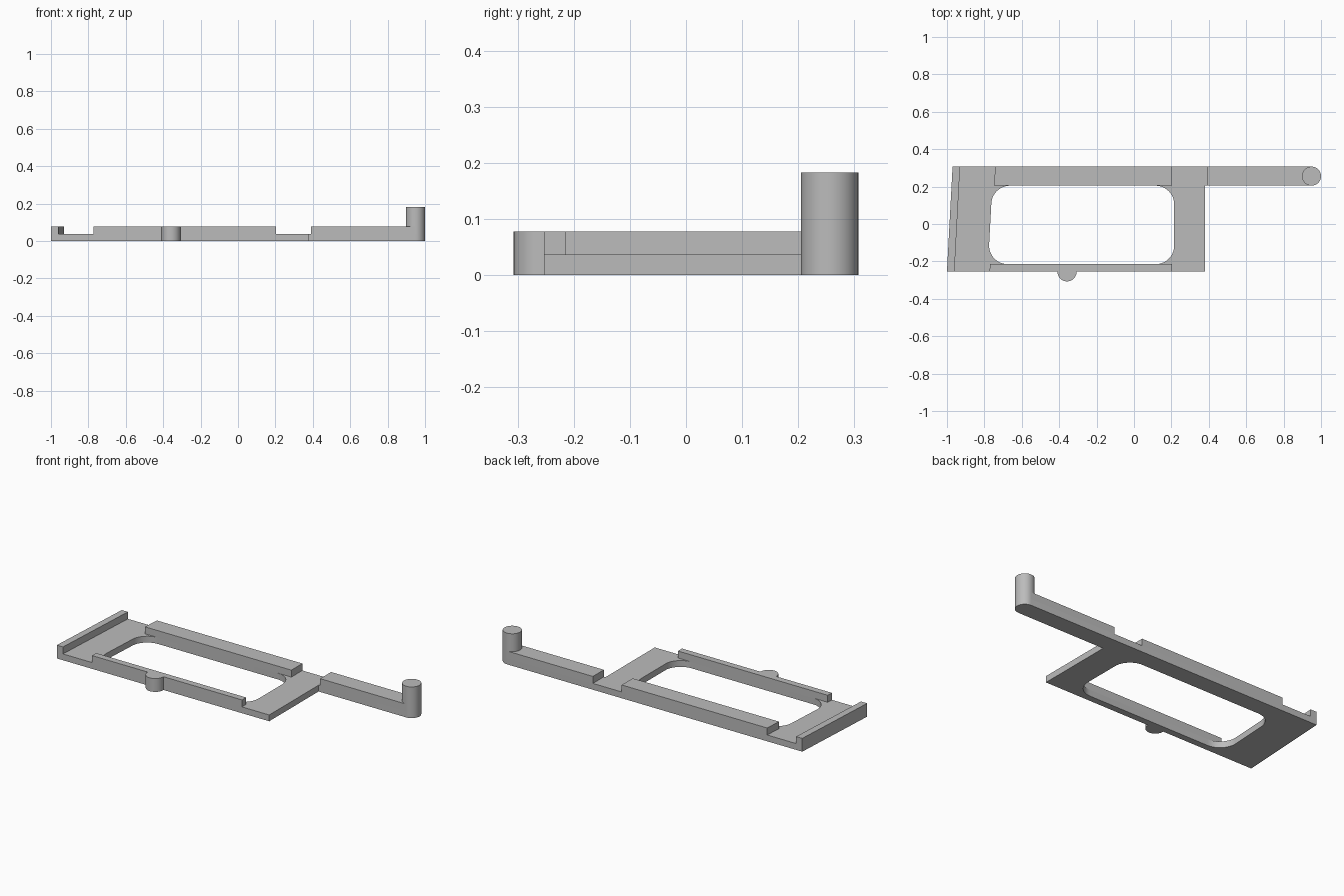
import bpy
import bmesh
from math import cos, sin, pi, radians

cube = bpy.data.objects.get("Cube")
if cube:
    bpy.data.objects.remove(cube, do_unlink=True)

grey = bpy.data.materials.new("plain grey")
grey.use_nodes = True
grey.diffuse_color = (0.5, 0.5, 0.5, 1)
grey.node_tree.nodes["Principled BSDF"].inputs["Base Color"].default_value = (0.5, 0.5, 0.5, 1)

BASE, RAISED, POST = 0.037, 0.078, 0.183   # heights
FRONT, BACK = -0.253, 0.307
SILL_FRONT, SILL_BACK = -0.215, 0.205      # window edges in y
R = 0.051
ARM_Y = (SILL_BACK + BACK) / 2
POST_X = 1 - R


def arc(cx, cy, r, start, end, steps):
    """Points on an arc, angles in degrees."""
    angles = [radians(start + (end - start) * i / steps) for i in range(steps + 1)]
    return [(cx + r * cos(a), cy + r * sin(a)) for a in angles]


def slab(name, outlines, z0, z1):
    """Extrude closed outlines; inner outlines become holes."""
    curve = bpy.data.curves.new(name + "_outline", "CURVE")
    curve.dimensions = "2D"
    curve.fill_mode = "BOTH"
    curve.extrude = (z1 - z0) / 2
    for points in outlines:
        spline = curve.splines.new("POLY")
        spline.points.add(len(points) - 1)
        for p, (x, y) in zip(spline.points, points):
            p.co = (x, y, 0, 1)
        spline.use_cyclic_u = True
    helper = bpy.data.objects.new(name + "_helper", curve)
    bpy.context.collection.objects.link(helper)
    bpy.context.view_layer.update()
    graph = bpy.context.evaluated_depsgraph_get()
    mesh = bpy.data.meshes.new_from_object(helper.evaluated_get(graph))
    bpy.data.objects.remove(helper, do_unlink=True)

    bm = bmesh.new()
    bm.from_mesh(mesh)
    bmesh.ops.remove_doubles(bm, verts=bm.verts, dist=0.0001)
    bmesh.ops.translate(bm, verts=bm.verts, vec=(0, 0, (z0 + z1) / 2))
    bmesh.ops.recalc_face_normals(bm, faces=bm.faces)
    bm.to_mesh(mesh)
    bm.free()
    mesh.name = name
    mesh.materials.clear()
    mesh.materials.append(grey)
    obj = bpy.data.objects.new(name, mesh)
    bpy.context.collection.objects.link(obj)
    bpy.ops.object.select_all(action="DESELECT")
    obj.select_set(True)
    bpy.context.view_layer.objects.active = obj
    bpy.ops.object.shade_smooth_by_angle(angle=radians(30))
    return obj


# Base plate with a round-cornered window and the foot of the long arm
plate = [(-1, FRONT), (0.38, FRONT), (0.38, SILL_BACK)]
plate += arc(POST_X, ARM_Y, R, -90, 90, 24) + [(-0.97, BACK)]
r = 0.1
window = (arc(0.215 - r, SILL_BACK - r, r, 0, 90, 12)
          + arc(-0.763 + r, SILL_BACK - r, r, 90, 180, 12)
          + arc(-0.775 + r, SILL_FRONT + r, r, 180, 270, 12)
          + arc(0.215 - r, SILL_FRONT + r, r, 270, 360, 12))
slab("base_plate", [plate, window], 0, BASE)

# Raised rails, slanted end lip and arm
slab("back_rail", [[(-0.748, SILL_BACK), (0.203, SILL_BACK),
                    (0.203, BACK), (-0.742, BACK)]], BASE, RAISED)
slab("front_rail", [[(-0.772, FRONT), (0.203, FRONT),
                     (0.203, SILL_FRONT), (-0.77, SILL_FRONT)]], BASE, RAISED)
slab("end_lip", [[(-1, FRONT), (-0.96, FRONT),
                  (-0.93, BACK), (-0.97, BACK)]], BASE, RAISED)
slab("arm", [[(0.39, SILL_BACK), (POST_X, SILL_BACK),
              (POST_X, BACK), (0.39, BACK)]], BASE, RAISED)

# Round post at the arm tip and half-round knob on the front
slab("arm_post", [arc(POST_X, ARM_Y, R, 0, 352.5, 47)], BASE, POST)
slab("front_knob", [arc(-0.358, FRONT - 0.003, R, 180, 360, 24)
                    + [(-0.358 + R, FRONT), (-0.358 - R, FRONT)]], 0, RAISED)
